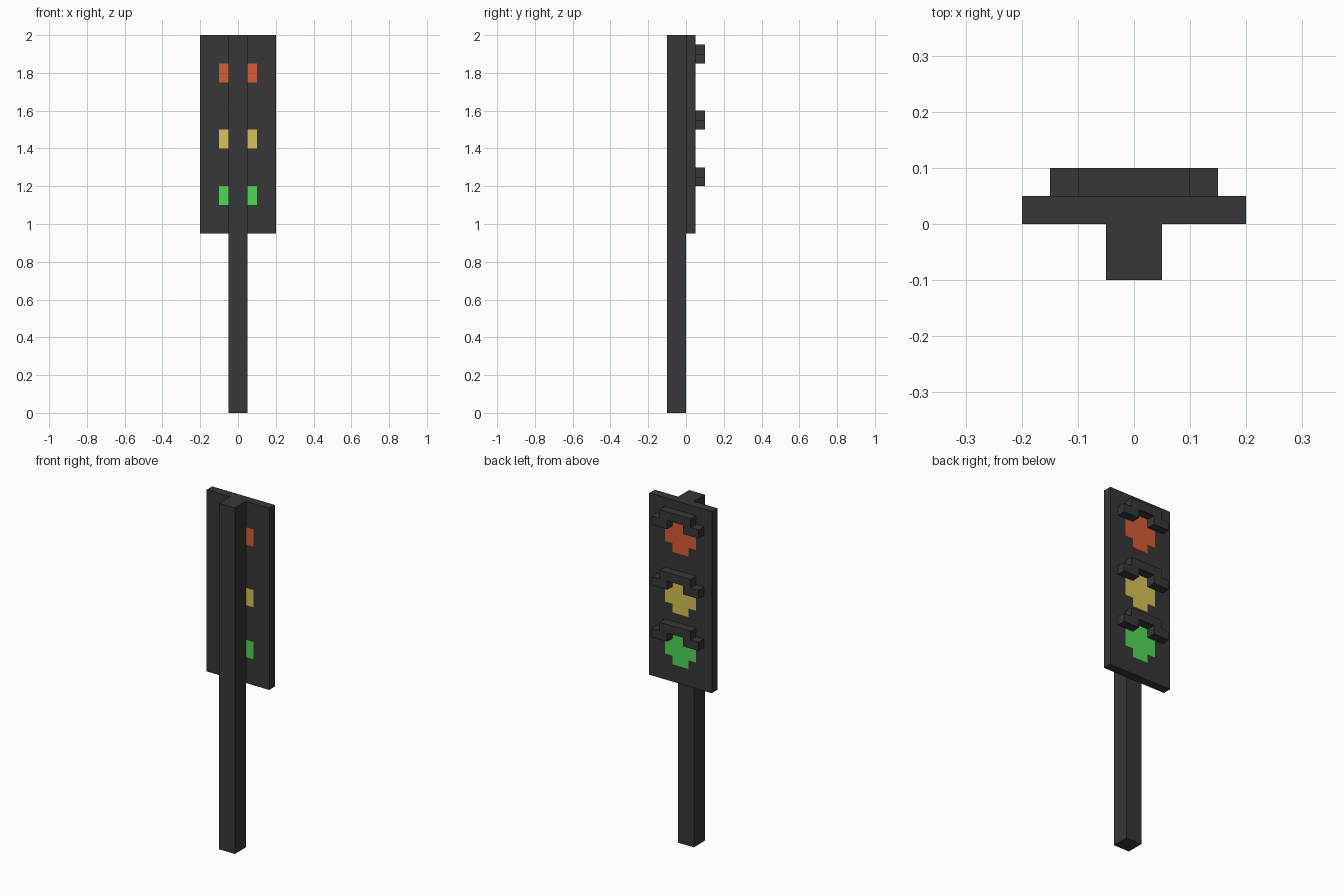
import bpy, bmesh

if "Cube" in bpy.data.objects:
    bpy.data.objects.remove(bpy.data.objects["Cube"])


def material(name, rgb):
    m = bpy.data.materials.new(name)
    m.diffuse_color = (*rgb, 1)
    m.use_nodes = True
    m.node_tree.nodes["Principled BSDF"].inputs["Base Color"].default_value = m.diffuse_color
    return m


GREY = material("dark grey", (0.038, 0.038, 0.038))
RED = material("red light", (0.68, 0.105, 0.036))
YELLOW = material("yellow light", (0.68, 0.54, 0.09))
GREEN = material("green light", (0.08, 0.68, 0.095))
LIGHTS = [("green", 1.15), ("yellow", 1.45), ("red", 1.80)]


def finish(name, bm, mats):
    bmesh.ops.recalc_face_normals(bm, faces=bm.faces)
    me = bpy.data.meshes.new(name)
    bm.to_mesh(me)
    bm.free()
    for m in mats:
        me.materials.append(m)
    ob = bpy.data.objects.new(name, me)
    bpy.context.collection.objects.link(ob)
    return ob


def extrude_y(bm, depth):
    """Thicken flat xz faces towards +y, keeping the starting faces."""
    geom = bmesh.ops.extrude_face_region(bm, geom=bm.faces[:], use_keep_orig=True)["geom"]
    verts = [g for g in geom if isinstance(g, bmesh.types.BMVert)]
    bmesh.ops.translate(bm, verts=verts, vec=(0, depth, 0))


def prism(name, profile, y0, y1, mat):
    bm = bmesh.new()
    bm.faces.new([bm.verts.new((x, y0, z)) for x, z in profile])
    extrude_y(bm, y1 - y0)
    return finish(name, bm, [mat])


def light_index(x, z):
    """Material slot of the plus-shaped light covering (x, z), or 0 for the panel."""
    for i, (_, c) in enumerate(LIGHTS, 1):
        dx, dz = abs(x), abs(z - c)
        if (dx < 0.1 and dz < 0.05) or (dx < 0.05 and dz < 0.1):
            return i
    return 0


# Square post
prism("post", [(-0.05, 0), (0.05, 0), (0.05, 2), (-0.05, 2)], -0.1, 0, GREY)

# Signal panel, gridded so the lights are flush faces on both sides
xs = [-0.2, -0.1, -0.05, 0.05, 0.1, 0.2]
zs = [0.95] + [c + d for _, c in LIGHTS for d in (-0.1, -0.05, 0.05, 0.1)] + [2.0]
bm = bmesh.new()
grid = [[bm.verts.new((x, 0, z)) for x in xs] for z in zs]
for r0, r1 in zip(grid, grid[1:]):
    for i in range(len(xs) - 1):
        bm.faces.new((r0[i], r0[i + 1], r1[i + 1], r1[i]))
extrude_y(bm, 0.05)
bm.normal_update()
for f in bm.faces:
    if abs(f.normal.y) > 0.5:
        c = f.calc_center_median()
        f.material_index = light_index(c.x, c.z)
finish("signal_panel", bm, [GREY, GREEN, YELLOW, RED])

# Stepped visor over each light
half = [(0.05, 0.1), (0.05, 0.05), (0.15, 0.05), (0.15, 0.1), (0.1, 0.1), (0.1, 0.15)]
for name, c in LIGHTS:
    outline = half + [(-x, z) for x, z in reversed(half)]
    prism(name + "_visor", [(x, c + z) for x, z in outline], 0.05, 0.1, GREY)
